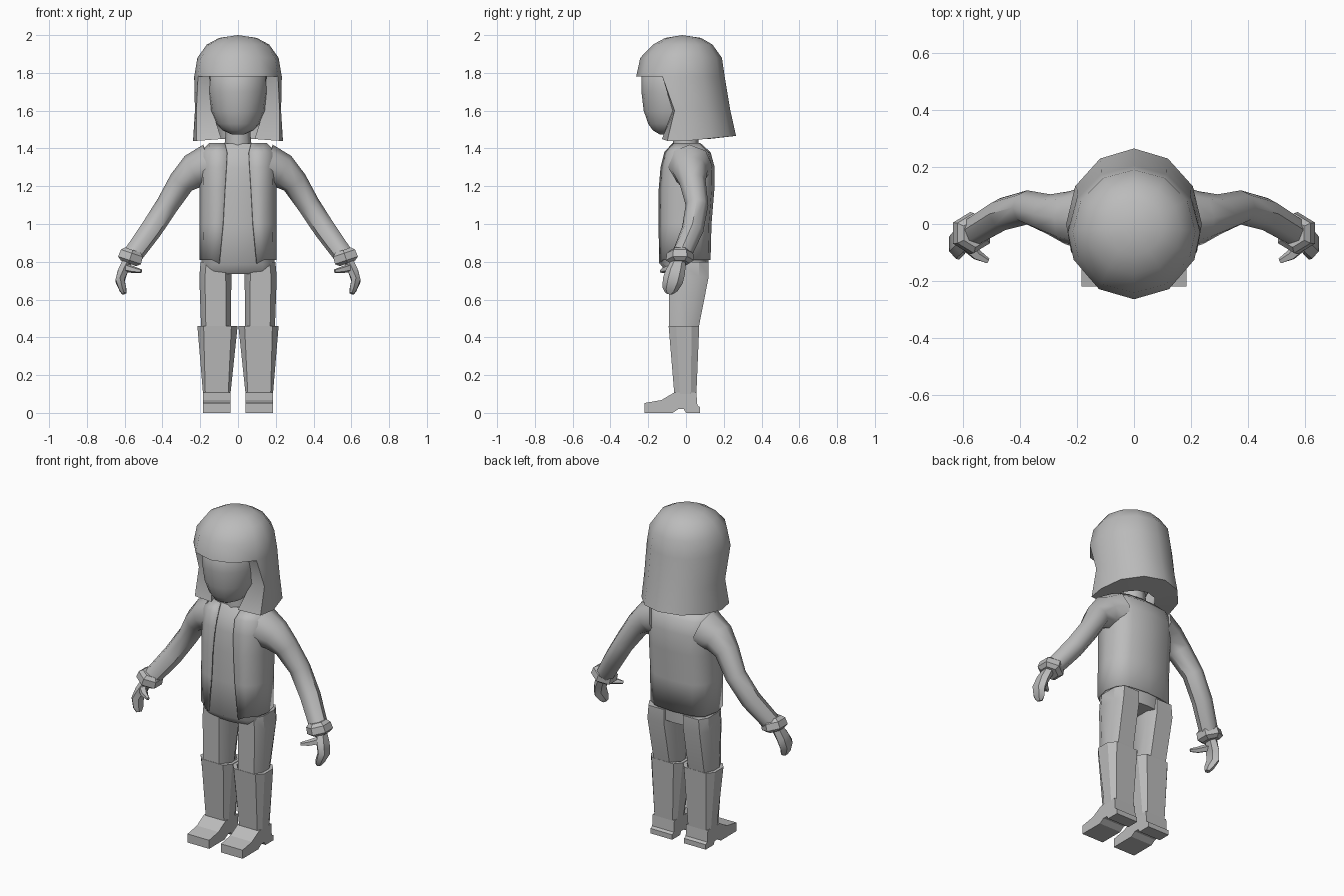
import bpy, bmesh, math
from mathutils import Vector

if "Cube" in bpy.data.objects:
    bpy.data.objects.remove(bpy.data.objects["Cube"])

grey = bpy.data.materials.new("plain_grey")
grey.diffuse_color = (0.5, 0.5, 0.5, 1)
grey.use_nodes = True
grey.node_tree.nodes["Principled BSDF"].inputs["Base Color"].default_value = grey.diffuse_color


def finish(name, bm, smooth=40, mirror=False, solid=0):
    bmesh.ops.recalc_face_normals(bm, faces=bm.faces)
    me = bpy.data.meshes.new(name)
    bm.to_mesh(me)
    bm.free()
    me.materials.append(grey)
    ob = bpy.data.objects.new(name, me)
    bpy.context.collection.objects.link(ob)
    if solid:
        m = ob.modifiers.new("thickness", 'SOLIDIFY')
        m.thickness, m.offset = solid, -1
    if mirror:
        ob.modifiers.new("mirror", 'MIRROR')
    if smooth:
        bpy.ops.object.select_all(action='DESELECT')
        ob.select_set(True)
        bpy.context.view_layer.objects.active = ob
        bpy.ops.object.shade_smooth_by_angle(angle=math.radians(smooth))
    return ob


def bridge(bm, a, b, closed=True):
    n = len(a)
    for i in range(n if closed else n - 1):
        j = (i + 1) % n
        bm.faces.new((a[i], a[j], b[j], b[i]))


def loft(name, rings, closed=True, caps=(True, True), **kw):
    bm = bmesh.new()
    rows = [[bm.verts.new(p) for p in r] for r in rings]
    for a, b in zip(rows, rows[1:]):
        bridge(bm, a, b, closed)
    for cap, row in zip(caps, (rows[0], rows[-1])):
        if cap and closed:
            bm.faces.new(row)
    return finish(name, bm, **kw)


def oval(z, rx, yf, yb, angles, power=1.0):
    cy, ry, pts = (yf + yb) / 2, (yb - yf) / 2, []
    for a in angles:
        c, s = math.cos(math.radians(a)), math.sin(math.radians(a))
        pts.append((rx * math.copysign(abs(c) ** power, c),
                    cy + ry * math.copysign(abs(s) ** power, s), z))
    return pts


def tube(name, stations, sides, **kw):
    # station = x, y, z, radius along y, radius across
    P = [Vector(s[:3]) for s in stations]
    rings = []
    for i, s in enumerate(stations):
        t = (P[min(i + 1, len(P) - 1)] - P[max(i - 1, 0)]).normalized()
        u = Vector((0, 1, 0))
        u = (u - t * u.dot(t)).normalized()
        v = t.cross(u)
        rings.append([P[i] + u * s[3] * math.cos(k * math.tau / sides)
                      + v * s[4] * math.sin(k * math.tau / sides) for k in range(sides)])
    return loft(name, rings, **kw)


def cut_box(z, x0, x1, y0, y1, cx, cy):
    # rectangle with cut corners
    return [(x, y, z) for x, y in (
        (x0 + cx, y0), (x1 - cx, y0), (x1, y0 + cy), (x1, y1 - cy),
        (x1 - cx, y1), (x0 + cx, y1), (x0, y1 - cy), (x0, y0 + cy))]


# Head and neck
round16 = [i * 22.5 for i in range(16)]
loft("head", [oval(*r, round16) for r in (
    (1.475, .035, -.14, -.04), (1.495, .08, -.175, .02), (1.53, .115, -.2, .06),
    (1.60, .143, -.224, .1), (1.70, .158, -.236, .12), (1.80, .156, -.236, .12),
    (1.88, .11, -.16, .1))], smooth=60)
loft("neck", [oval(1.38, .075, -.07, .07, round16[::2]),
              oval(1.52, .062, -.07, .06, round16[::2])], smooth=60)

# Hair: dome with fringe, and a long curtain round the sides and back
angles = [-90, -58, -24, 0, 30, 60, 90, 120, 150, 180, 204, 238]
bm = bmesh.new()
ring = lambda pts: [bm.verts.new(p) for p in pts]
dome = [ring(oval(*r, angles)) for r in (
    (1.985, .10, -.11, .08), (1.95, .165, -.175, .14),
    (1.88, .215, -.242, .19), (1.78, .232, -.264, .205))]
top = bm.verts.new((0, -.02, 2.0))
for i in range(12):
    bm.faces.new((top, dome[0][i], dome[0][(i + 1) % 12]))
for a, b in zip(dome, dome[1:]):
    bridge(bm, a, b)
under = ring(oval(1.78, .165, -.225, .15, angles))
rim = dome[-1]
for i in (10, 11, 0, 1):
    j = (i + 1) % 12
    bm.faces.new((rim[i], rim[j], under[j], under[i]))


def curtain(z, rx, yf, yb, edge, rise=0):
    pts = oval(z, rx, yf, yb, [edge] + angles[3:10] + [180 - edge])
    return ring([(x, y, q + rise * max(y, 0)) for x, y, q in pts])


mid = curtain(1.60, .228, -.235, .235, -15)
low = curtain(1.44, .238, -.265, .265, -22, .1)
mid_in = curtain(1.60, .165, -.13, .15, -35)
low_in = curtain(1.45, .125, -.17, .12, -45)
outer, inner = [rim[2:11], mid, low], [under[2:11], mid_in, low_in]
for wall in (outer, inner):
    bridge(bm, wall[0], wall[1], False)
    bridge(bm, wall[1], wall[2], False)
bridge(bm, low, low_in, False)
for e in (0, -1):
    for k in (0, 1):
        bm.faces.new((outer[k][e], outer[k + 1][e], inner[k + 1][e], inner[k][e]))
finish("hair", bm, smooth=38)

# Torso and open jacket: z, half width, front, back, half opening
rows = ((.79, .205, -.143, .13, .10), (1.0, .203, -.145, .135, .08),
        (1.18, .203, -.145, .15, .07), (1.30, .205, -.135, .152, .062),
        (1.38, .20, -.115, .13, .058), (1.43, .15, -.07, .075, .07))
wrap = [-55, -30, 0, 30, 60, 90, 120, 150, 180, 210, 235]
jacket = []
for z, rx, yf, yb, xo in rows:
    pts = oval(z + .02, rx, yf, yb, wrap, .7) if z < .8 else oval(z, rx, yf, yb, wrap, .7)
    jacket.append([(xo, yf, z)] + pts + [(-xo, yf, z)])
loft("jacket", jacket, closed=False, solid=.008, smooth=45)
torso = [oval(.735, .19, -.09, .115, [-90] + wrap, .7)]
torso += [oval(z - .005, rx - .012, yf + .007, yb - .012, [-90] + wrap, .7)
          for z, rx, yf, yb, _ in rows]
loft("torso", torso, smooth=45)

# Sleeves, cuffs, hands
tube("sleeve", [(x, y, z, r, r) for x, y, z, r in (
    (.15, .02, 1.305, .12), (.235, .022, 1.28, .093), (.30, .035, 1.22, .07),
    (.375, .058, 1.10, .06), (.46, .035, .97, .058), (.565, -.028, .825, .052))],
    8, mirror=True, smooth=45)
tube("cuff", [(x, -.032, z, r, r) for x, z, r in (
    (.556, .862, .05), (.562, .845, .07), (.574, .808, .074), (.58, .792, .05))],
    6, mirror=True, smooth=20)
tube("hand", [(.582, -.035, .81, .035, .03), (.61, -.055, .75, .052, .03),
              (.625, -.07, .70, .054, .027), (.61, -.085, .655, .042, .022),
              (.602, -.09, .632, .02, .014)], 6, mirror=True, smooth=35)
tube("thumb", [(.60, -.06, .77, .028, .024), (.55, -.11, .757, .02, .018),
               (.512, -.13, .75, .01, .01)], 5, mirror=True, smooth=35)

# Trouser legs
loft("trouser_leg", [cut_box(.80, .035, .198, -.09, .12, .03, .05),
                     cut_box(.72, .035, .205, -.09, .12, .03, .05),
                     cut_box(.44, .038, .195, -.09, .065, .025, .05)],
     mirror=True, smooth=30)

# Boot shafts with a hollow rim, and heeled feet
loft("boot_shaft", [cut_box(.42, .025, .19, -.07, .05, .033, .04),
                    cut_box(.46, .02, .197, -.078, .058, .033, .04),
                    cut_box(.46, .002, .215, -.092, .07, .033, .04),
                    cut_box(.10, .04, .185, -.062, .055, .012, .03)],
     mirror=True, smooth=0)
side = [(-.22, 0), (-.22, .052), (-.13, .068), (-.062, .108), (.055, .108),
        (.06, .04), (.075, .03), (.075, 0), (0, 0), (-.012, .02), (-.04, .02), (-.07, 0)]
loft("boot_foot", [[(x, y, z) for y, z in side] for x in (.04, .185)],
     mirror=True, smooth=0)
